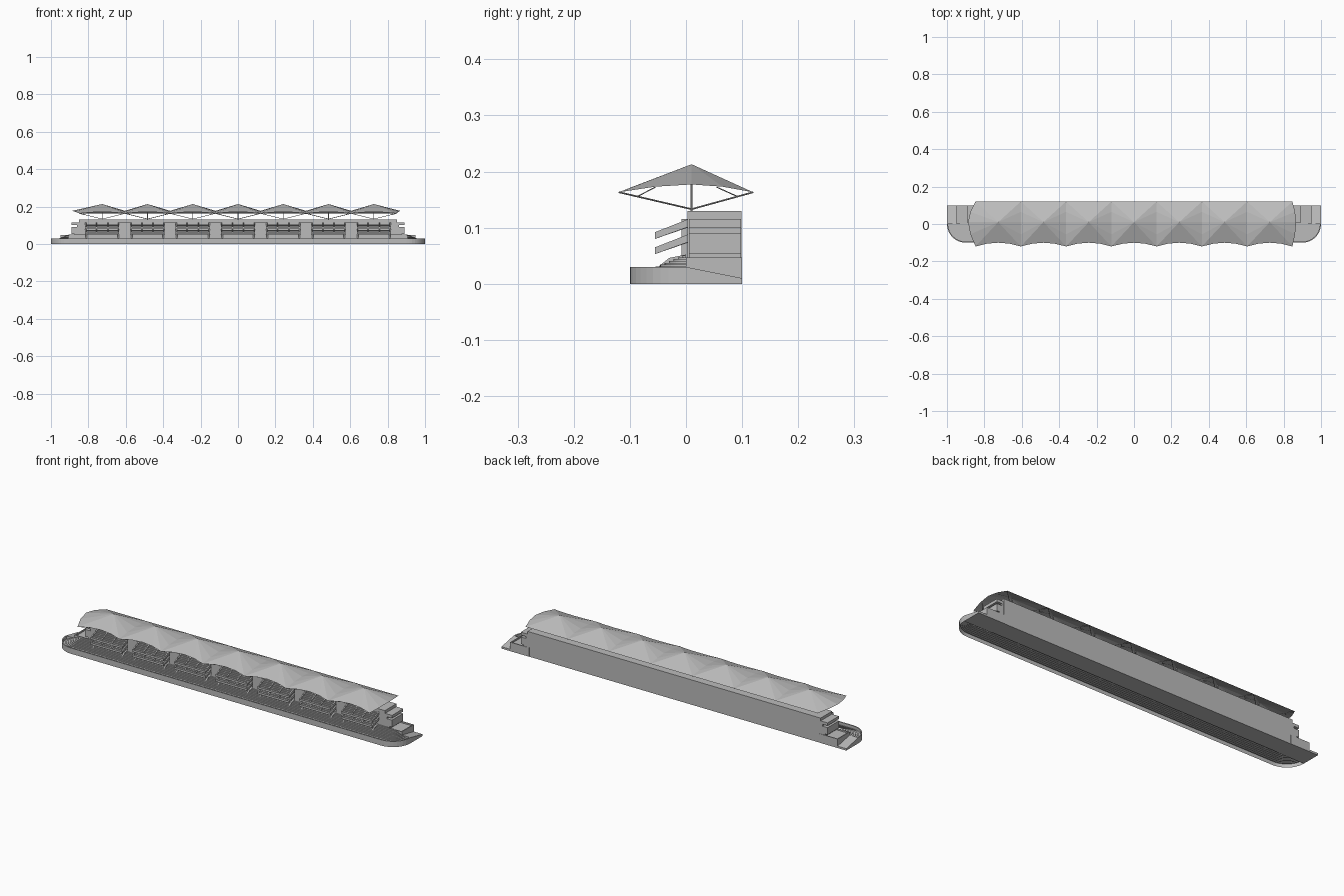
import bpy, bmesh, math
from mathutils import Vector

cube = bpy.data.objects.get("Cube")
if cube:
    bpy.data.objects.remove(cube)

grey = bpy.data.materials.new("concrete_grey")
grey.use_nodes = True
COLOUR = (0.5, 0.5, 0.5, 1)
grey.diffuse_color = COLOUR
grey.node_tree.nodes["Principled BSDF"].inputs["Base Color"].default_value = COLOUR

BAY = 0.242
CENTRES = [BAY * (i - 3) for i in range(7)]
VALLEYS = [BAY * (i - 2.5) for i in range(6)]


def finish(name, bm, normals=True):
    if normals:
        bmesh.ops.recalc_face_normals(bm, faces=bm.faces)
    me = bpy.data.meshes.new(name)
    bm.to_mesh(me)
    bm.free()
    me.materials.append(grey)
    ob = bpy.data.objects.new(name, me)
    bpy.context.collection.objects.link(ob)
    return ob


def add_box(bm, x0, x1, y0, y1, z0, z1):
    add_prism(bm, x0, x1, [(y0, z0), (y1, z0), (y1, z1), (y0, z1)])


def add_prism(bm, x0, x1, profile):
    """Sweep a closed (y, z) profile along x."""
    a = [bm.verts.new((x0, y, z)) for y, z in profile]
    b = [bm.verts.new((x1, y, z)) for y, z in profile]
    n = len(profile)
    bm.faces.new(a)
    bm.faces.new(b[::-1])
    for i in range(n):
        j = (i + 1) % n
        bm.faces.new((a[i], a[j], b[j], b[i]))


def add_strut(bm, p, q, r=0.0015):
    p, q = Vector(p), Vector(q)
    d = q - p
    m = d.to_track_quat('Z', 'Y').to_matrix().to_4x4()
    m.translation = (p + q) / 2
    bmesh.ops.create_cone(bm, cap_ends=True, segments=6, radius1=r, radius2=r,
                          depth=d.length, matrix=m)


# Lower terrace: stepped section carried round the two curved front corners
section = [(0, 0), (0, 0.03), (0.006, 0.03), (0.006, 0.015)]
ROWS = 11
for i in range(ROWS):
    d = 0.006 + 0.008 * (i + 1)
    z = 0.015 + 0.0032 * i
    section += [(d, z), (d, z + 0.0032)]
section.append((0.099, section[-1][1]))
bm = bmesh.new()
loops = []
for d, z in section:
    r = 0.1 - d
    arc = [math.radians(180 + 9 * k) for k in range(11)]
    pts = [(-0.9 + r * math.cos(a), r * math.sin(a)) for a in arc]
    pts += [(-x, y) for x, y in reversed(pts)]
    loops.append([bm.verts.new((x, y, z)) for x, y in pts])
for a, b in zip(loops, loops[1:]):
    for i in range(len(a) - 1):
        bm.faces.new((a[i], a[i + 1], b[i + 1], b[i]))
finish("lower_terrace", bm, normals=False)

# Aisle walls dividing the lower terrace
bm = bmesh.new()
for xc in CENTRES:
    for s in (-1, 1):
        x = xc + s * 0.085
        add_prism(bm, x - 0.004, x + 0.004,
                  [(-0.05, 0.03), (0, 0.04), (0, 0.052), (-0.03, 0.046)])
finish("aisle_walls", bm)

# Rear building with stacked end slabs
bm = bmesh.new()
add_box(bm, -0.85, 0.85, 0.003, 0.099, 0, 0.13)
finish("rear_building", bm)
bm = bmesh.new()
for s in (-1, 1):
    for x1, z0, z1 in ((0.89, 0.053, 0.09), (0.86, 0.09, 0.1), (0.89, 0.1, 0.115)):
        add_box(bm, s * 0.84, s * x1, 0.005, 0.098, z0, z1)
    add_box(bm, s * 0.84, s * 0.875, 0.005, 0.098, 0.04, 0.053)
finish("end_slabs", bm)

# End blocks with a parapet, and sloping ramps outside them
bm = bmesh.new()
for s in (-1, 1):
    add_box(bm, s * 0.84, s * 0.95, 0, 0.1, 0, 0.04)
    add_box(bm, s * 0.945, s * 0.95, 0, 0.1, 0.04, 0.047)
    add_box(bm, s * 0.84, s * 0.945, 0, 0.005, 0.04, 0.047)
    add_box(bm, s * 0.84, s * 0.945, 0.095, 0.1, 0.04, 0.047)
finish("end_blocks", bm)
bm = bmesh.new()
for s in (-1, 1):
    add_prism(bm, s * 0.95, s * 1.0, [(0, 0), (0.1, 0), (0.1, 0.01), (0, 0.03)])
finish("end_ramps", bm)

# Upper balconies: two raked, stepped decks per bay
STEPS = 6


def deck_profile(z):
    pts = [(0.006, z + 0.021), (-0.055, z), (-0.055, z + 0.011)]
    for i in range(STEPS):
        y = -0.051 + 0.0095 * i
        h = z + 0.0095 + 0.004 * i
        pts += [(y, h), (y + 0.0095, h)]
    return pts


bm = bmesh.new()
for xc in CENTRES:
    for z in (0.053, 0.08):
        add_prism(bm, xc - 0.088, xc + 0.088, deck_profile(z))
finish("balcony_decks", bm)
bm = bmesh.new()
for xc in CENTRES:
    for z in (0.053, 0.08):
        for s in (-1, 1):
            for off in (0.03, 0.088):
                x = xc + s * off
                add_prism(bm, x - 0.003, x + 0.003,
                          [(-0.055, z), (0.006, z + 0.022),
                           (0.006, z + 0.036), (-0.055, z + 0.012)])
finish("balcony_side_walls", bm)

# Stair towers between the balconies
bm = bmesh.new()
for x in VALLEYS:
    add_box(bm, x - 0.03, x + 0.03, -0.008, 0.01, 0.04, 0.115)
finish("stair_towers", bm)

# Folded roof: a shallow pyramid over each bay
bm = bmesh.new()
for k, xc in enumerate(CENTRES):
    xl, xr = xc - BAY / 2, xc + BAY / 2
    ml = xl - 0.04 if k == 0 else xl
    mr = xr + 0.02 if k == 6 else xr
    apex = bm.verts.new((xc, 0.01, 0.213))
    rim = [(xl, -0.12, 0.163), (xc - 0.06, -0.105, 0.169), (xc, -0.1, 0.171),
           (xc + 0.06, -0.105, 0.169), (xr, -0.12, 0.163),
           (mr - (mr - xr) * 0.3, -0.055, 0.173), (mr, 0.01, 0.177),
           (mr - (mr - xr) * 0.3, 0.065, 0.173), (xr, 0.12, 0.163),
           (xc, 0.12, 0.163), (xl, 0.12, 0.163),
           (ml - (ml - xl) * 0.3, 0.065, 0.173), (ml, 0.01, 0.177),
           (ml - (ml - xl) * 0.3, -0.055, 0.173)]
    ring = [bm.verts.new(p) for p in rim]
    for i in range(len(ring)):
        bm.faces.new((apex, ring[i], ring[(i + 1) % len(ring)]))
bmesh.ops.remove_doubles(bm, verts=bm.verts, dist=0.0005)
finish("folded_roof", bm, normals=False)

# Masts and raking struts that carry the roof
bm = bmesh.new()
for xc in CENTRES:
    foot = (xc, 0.01, 0.133)
    add_strut(bm, (xc, 0.01, 0.125), (xc, 0.01, 0.212), 0.002)
    for sx in (-1, 1):
        for sy in (-1, 1):
            tip = (xc + sx * BAY / 2, 0.119 * sy, 0.163)
            add_strut(bm, foot, tip)
            mid = Vector(foot).lerp(Vector(tip), 0.75)
            add_strut(bm, mid, (xc + sx * BAY / 2, 0.055 * sy, 0.172), 0.001)
finish("roof_struts", bm)
